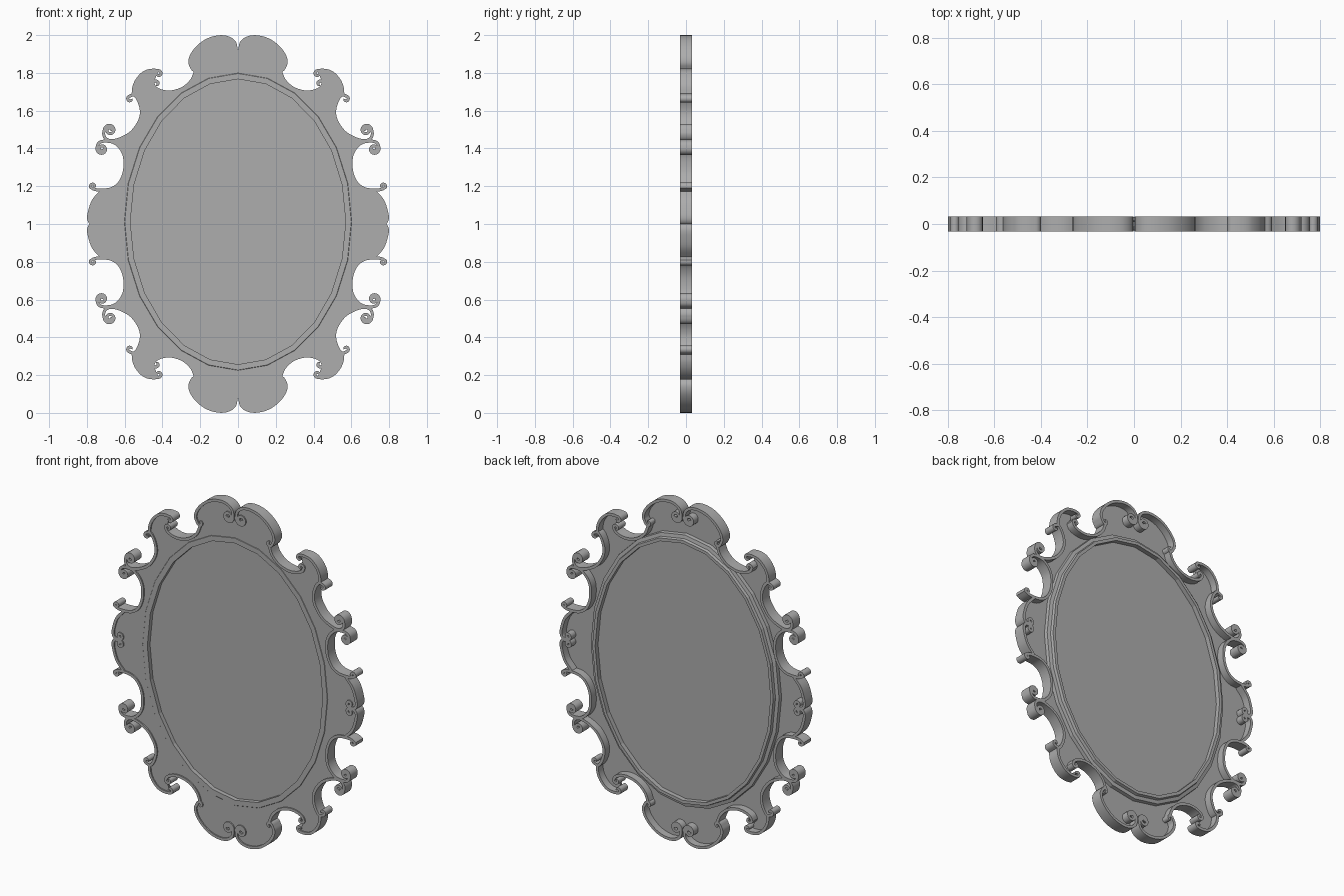
import bpy, bmesh, math
from mathutils import Vector

if "Cube" in bpy.data.objects:
    bpy.data.objects.remove(bpy.data.objects["Cube"])

grey = bpy.data.materials.new("plain grey")
grey.use_nodes = True
grey.diffuse_color = (0.42, 0.42, 0.42, 1)
grey.node_tree.nodes["Principled BSDF"].inputs["Base Color"].default_value = grey.diffuse_color

DEPTH = 0.033     # half depth of the scrollwork
BAND = 0.016      # thickness of the scroll bands
STEPS = 5         # samples between control points
SIDES = 24        # sides of the oval
OVAL = (0.57, 0.755, 0.012)   # half width, half height, centre height


def add_object(name, data):
    ob = bpy.data.objects.new(name, data)
    bpy.context.collection.objects.link(ob)
    data.materials.append(grey)
    ob.location.z = 1
    return ob


def bake(ob, smooth):
    bpy.ops.object.select_all(action='DESELECT')
    ob.select_set(True)
    bpy.context.view_layer.objects.active = ob
    bpy.ops.object.convert(target='MESH')
    if smooth:
        bpy.ops.object.shade_smooth_by_angle(angle=math.radians(35))


def mesh_object(name, bm):
    bmesh.ops.recalc_face_normals(bm, faces=bm.faces)
    me = bpy.data.meshes.new(name)
    bm.to_mesh(me)
    bm.free()
    return add_object(name, me)


def smooth_path(points):
    """Catmull-Rom curve through the points."""
    p = [Vector(q) for q in points]
    p = [2 * p[0] - p[1]] + p + [2 * p[-1] - p[-2]]
    out = []
    for a, b, c, d in zip(p, p[1:], p[2:], p[3:]):
        for i in range(STEPS):
            t = i / STEPS
            out.append(0.5 * (2 * b + (c - a) * t + (2 * a - 5 * b + 4 * c - d) * t * t
                              + (3 * b - a - 3 * c + d) * t ** 3))
    return out + [p[-2]]


def spiral(path, centre, turns):
    """Points that curl inward from the end of the path."""
    centre = Vector(centre)
    arm = path[-1] - centre
    way = path[-1] - path[-2]
    sign = 1 if arm.x * way.y - arm.y * way.x > 0 else -1
    start, n = math.atan2(arm.y, arm.x), int(turns * 16)
    return [centre + Vector((math.cos(start + sign * i * math.tau / 16),
                             math.sin(start + sign * i * math.tau / 16)))
            * arm.length * (1 - 0.75 * i / n) for i in range(1, n + 1)]


def scroll_band(name, path, head, tail):
    """Upright band along a path, curled at its ends, mirrored to four places."""
    line = list(path)
    if tail:
        line += spiral(path, *tail)
    if head:
        line = spiral(path[::-1], *head)[::-1] + line
    bm = bmesh.new()
    pairs = [[bm.verts.new((p.x, y, p.y)) for y in (-DEPTH, DEPTH)] for p in line]
    for a, b in zip(pairs, pairs[1:]):
        bm.faces.new((a[0], b[0], b[1], a[1]))
    ob = mesh_object(name, bm)
    solid = ob.modifiers.new("thickness", 'SOLIDIFY')
    solid.thickness, solid.offset = BAND, 0
    mirror = ob.modifiers.new("mirror", 'MIRROR')
    mirror.use_axis = (True, False, True)
    mirror.use_mirror_merge = False
    bake(ob, True)


def oval(offset):
    w, h, c = OVAL
    return [((w + offset) * math.sin(i * math.tau / SIDES),
             (h + offset) * math.cos(i * math.tau / SIDES) + c) for i in range(SIDES)]


# Bands of one quarter: name, path, head curl, tail curl, plate trim at head and tail
bands = [
    ("crest_scroll",
     [(.01, .925), (.018, .96), (.05, .985), (.1, .991), (.16, .975), (.21, .94),
      (.245, .895), (.255, .855), (.243, .825)],
     ((.041, .915), 1.6), ((.225, .828), 0.8), 0, 0),
    ("shoulder_hollow",
     [(.225, .81), (.245, .762), (.29, .72), (.35, .7), (.4, .703), (.437, .72), (.45, .743)],
     None, ((.432, .743), 0.8), 0, 0),
    ("shoulder_scroll",
     [(.42, .812), (.455, .814), (.495, .803), (.53, .77), (.55, .73), (.555, .69)],
     ((.421, .795), 0.8), None, 0, 0),
    ("upper_hollow",
     [(.572, .678), (.55, .683), (.53, .66), (.515, .62), (.512, .58), (.527, .535),
      (.565, .485), (.62, .453), (.67, .441), (.7, .452), (.711, .475), (.708, .497)],
     ((.571, .661), 0.8), ((.679, .497), 1.6), 1, 2),
    ("lower_hollow",
     [(.747, .4), (.74, .425), (.715, .438), (.665, .434), (.63, .41), (.605, .37),
      (.598, .32), (.605, .265), (.63, .215), (.67, .187), (.715, .18), (.755, .182),
      (.782, .195)],
     ((.721, .397), 1.6), ((.767, .2), 0.8), 2, 2),
    ("side_scroll",
     [(.722, .175), (.765, .125), (.785, .07), (.791, .03), (.78, .007), (.755, .004)],
     None, ((.747, .023), 1.2), 0, 1),
]

quarter = []
for name, points, head, tail, trim_head, trim_tail in bands:
    path = smooth_path(points)
    scroll_band(name, path, head, tail)
    quarter += path[trim_head * STEPS:len(path) - trim_tail * STEPS]

# Flat plate behind the front edge, with an oval opening
outline = [(p.x, p.y) for p in quarter]
outline += [(x, -z) for x, z in reversed(outline)]
outline += [(-x, z) for x, z in reversed(outline)]
curve = bpy.data.curves.new("frame_plate", 'CURVE')
curve.dimensions, curve.fill_mode, curve.extrude = '2D', 'BOTH', 0.008
for loop in (outline, oval(0.02)):
    spline = curve.splines.new('POLY')
    spline.points.add(len(loop) - 1)
    for point, (x, z) in zip(spline.points, loop):
        point.co = (x, z, 0, 1)
    spline.use_cyclic_u = True
plate = add_object("frame_plate", curve)
plate.rotation_euler.x = math.pi / 2
plate.location.y = -0.018
bake(plate, False)

# Oval moulding: flat lip in front, stepped slope behind
profile = [(0, -.028), (.03, -.028), (.045, -.012), (.042, .01), (.022, .014), (.018, .03), (0, .03)]
bm = bmesh.new()
rings = [[bm.verts.new((x, y, z)) for x, z in oval(o)] for o, y in profile]
for a, b in zip(rings, rings[1:] + rings[:1]):
    for i in range(SIDES):
        j = (i + 1) % SIDES
        bm.faces.new((a[i], a[j], b[j], b[i]))
mesh_object("oval_moulding", bm)

# Mirror panel
bm = bmesh.new()
front, back = ([bm.verts.new((x, y, z)) for x, z in oval(0.005)] for y in (-.003, .003))
bm.faces.new(front)
bm.faces.new(back[::-1])
for i in range(SIDES):
    j = (i + 1) % SIDES
    bm.faces.new((front[i], back[i], back[j], front[j]))
mesh_object("mirror_panel", bm)
